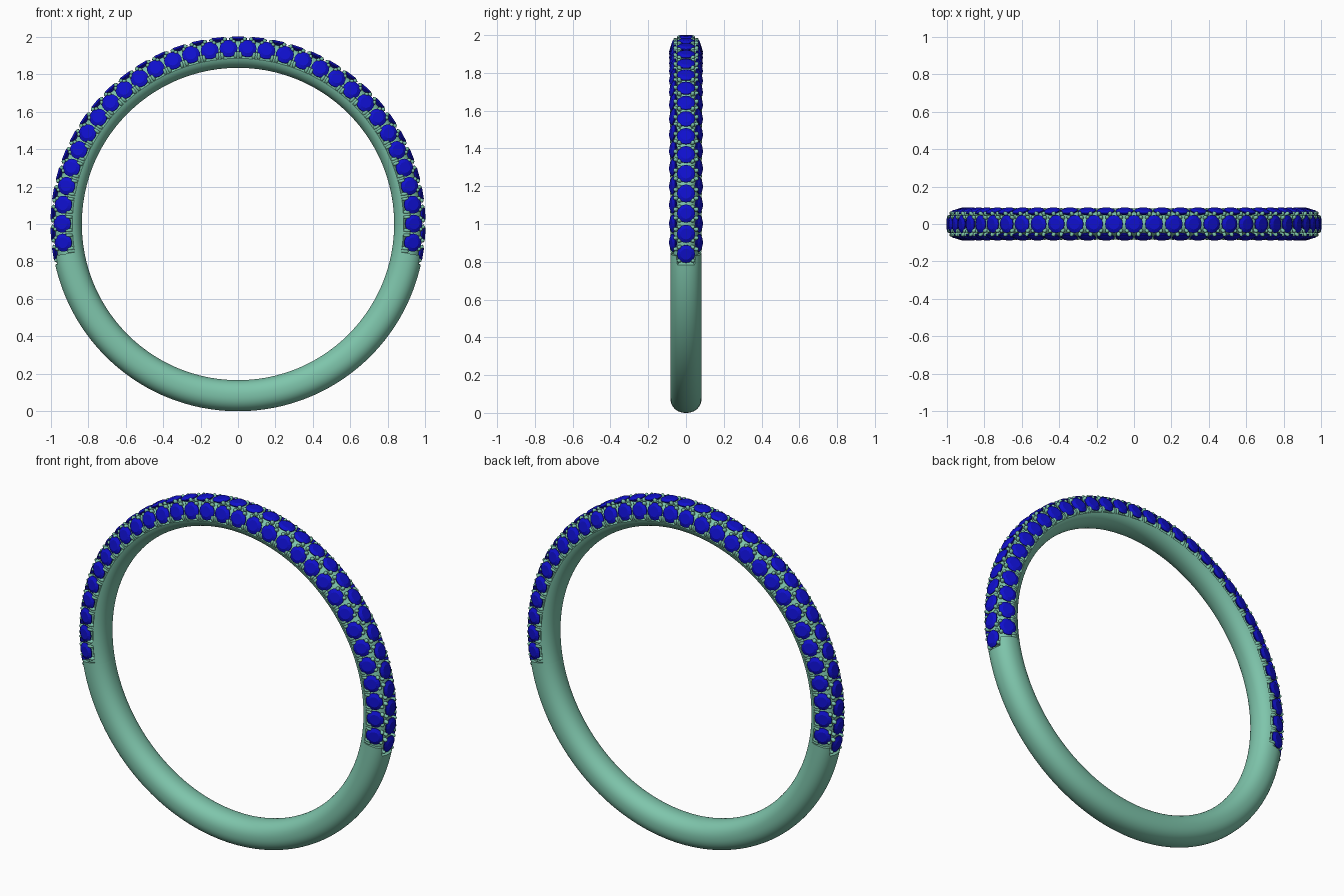
import bpy, bmesh
from math import sin, cos, radians, pi
from mathutils import Matrix, Vector

if "Cube" in bpy.data.objects:
    bpy.data.objects.remove(bpy.data.objects["Cube"])

R, H = 0.917, 0.083          # centre radius of the band, half thickness
STEP = 6.2                   # degrees between stones
TILT = 73                    # lean of the side rows


def material(name, col):
    m = bpy.data.materials.new(name)
    m.diffuse_color = (*col, 1)
    m.use_nodes = True
    m.node_tree.nodes["Principled BSDF"].inputs["Base Color"].default_value = m.diffuse_color
    return m


GREEN = material("green_metal", (0.21, 0.56, 0.41))
BLUE = material("blue_stone", (0.005, 0.005, 0.62))


def frame(t, s, h):
    """Matrix on the band: t = angle round ring, s = angle round section, h = height."""
    t, s = radians(t), radians(s)
    n = Vector((cos(s) * cos(t), sin(s), cos(s) * sin(t)))
    x = Vector((-sin(t), 0, cos(t)))
    y = n.cross(x)
    p = Vector((R * cos(t), 0, 1 + R * sin(t))) + n * h
    m = Matrix((x, y, n)).transposed().to_4x4()
    m.translation = p
    return m


def finish(bm, name, mat, smooth=None):
    bmesh.ops.recalc_face_normals(bm, faces=bm.faces)
    me = bpy.data.meshes.new(name)
    bm.to_mesh(me)
    bm.free()
    me.materials.append(mat)
    ob = bpy.data.objects.new(name, me)
    bpy.context.collection.objects.link(ob)
    if smooth:
        bpy.ops.object.select_all(action='DESELECT')
        ob.select_set(True)
        bpy.context.view_layer.objects.active = ob
        bpy.ops.object.shade_smooth_by_angle(angle=radians(smooth))
    return ob


def sweep(name, height, start, end, steps, n=72):
    """Sweep a section (height by section angle) along an arc with stepped ends."""
    bm = bmesh.new()
    rings = []
    for i in range(steps + 1):
        ring = []
        for j in range(n):
            s = (j + 0.5) * 360 / n
            s = s - 360 if s > 180 else s
            a, b = start(s), end(s)
            ring.append(bm.verts.new(frame(a + (b - a) * i / steps, s, height(s)).translation))
        rings.append(ring)
    for a, b in zip(rings, rings[1:]):
        for j in range(n):
            k = (j + 1) % n
            bm.faces.new((a[j], a[k], b[k], b[j]))
    # end caps fan to a centre point
    for ring in (rings[0], rings[-1]):
        c = bm.verts.new(sum((v.co for v in ring), Vector()) / n)
        for j in range(n):
            bm.faces.new((ring[j], ring[(j + 1) % n], c))
    return finish(bm, name, GREEN, 40)


def full(s):
    c, d, e = abs(cos(radians(s))), abs(sin(radians(s))), 2.2
    return H / (c ** e + d ** e) ** (1 / e)


def lip(s):
    return -12.6 if abs(s) < 36 else -9.8


# plain lower band and recessed upper band that carries the stones
sweep("lower_band", full, lambda s: 180 - lip(s), lambda s: 360 + lip(s), 96)
sweep("upper_band", lambda s: 0.066 if abs(s) < 108 else full(s),
      lambda s: -11, lambda s: 191, 120)

side_angles = [90 + STEP * (i - 15.5) for i in range(32)]
top_angles = [90 + STEP * (i - 16) for i in range(33)]


def stones(name, angles, s):
    """Row of round cut stones: table, crown, girdle and pavilion."""
    bm = bmesh.new()
    n = 16
    for t in angles:
        m = frame(t, s, 0)
        loops = []
        for r, z in ((0.029, 0.0845), (0.048, 0.075), (0.048, 0.071), (0.006, 0.045)):
            loops.append([bm.verts.new(m @ Vector((r * cos(2 * pi * k / n), r * sin(2 * pi * k / n), z)))
                          for k in range(n)])
        bm.faces.new(loops[0])
        bm.faces.new(loops[-1])
        for a, b in zip(loops, loops[1:]):
            for k in range(n):
                bm.faces.new((a[k], a[k - 1], b[k - 1], b[k]))
    return finish(bm, name, BLUE)


stones("top_stones", top_angles, 0)
stones("front_stones", side_angles, -TILT)
stones("back_stones", side_angles, TILT)


def prongs(name, spots):
    """Rounded metal beads; each spot = ring angle, section angle, height, size."""
    bm = bmesh.new()
    for t, s, h, size in spots:
        bmesh.ops.create_uvsphere(bm, u_segments=10, v_segments=7, radius=1,
                                  matrix=frame(t, s, h) @ Matrix.Diagonal((*size, 1)))
    return finish(bm, name, GREEN, 60)


# four beads per top stone
bead = (0.0115, 0.0115, 0.016)
prongs("top_prongs", [(t + d, s, 0.076, bead) for t in top_angles
                      for d in (-2.1, 2.1) for s in (-27, 27)])
for name, sg in (("front", -1), ("back", 1)):
    spots = []
    for t in side_angles:
        for d in (-1, 1):
            spots.append((t + d * 1.75, sg * 44, 0.077, bead))        # upper beads
            spots.append((t + d * 2.25, sg * 101, 0.074, (0.011, 0.021, 0.013)))  # lower claws
    prongs(name + "_prongs", spots)
    # ribs between neighbouring side stones, running into the inner band
    prongs(name + "_ribs", [(t + d * STEP / 2, sg * 108, 0.072, (0.013, 0.03, 0.012))
                            for t in side_angles for d in (-1, 1)])
